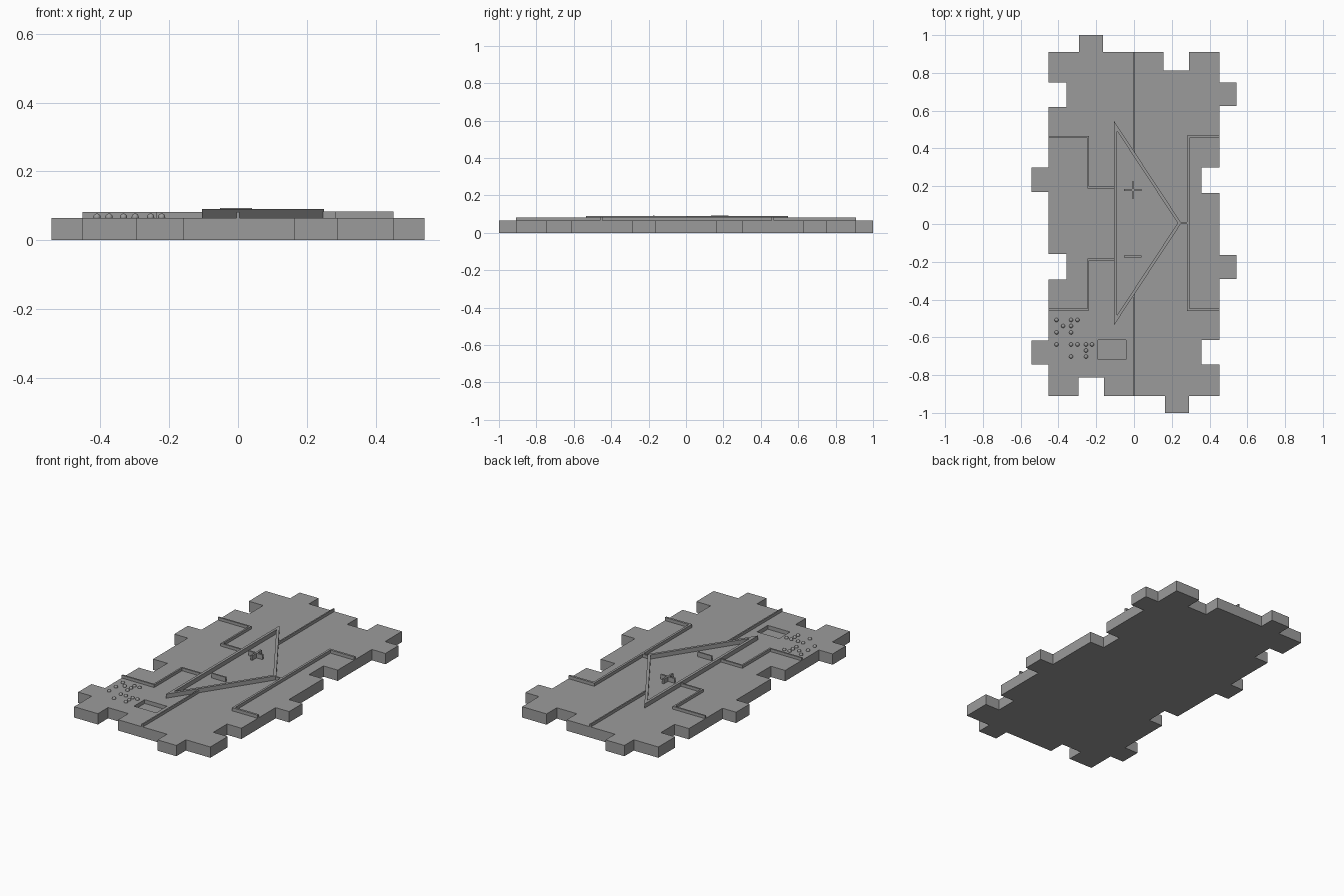
import bpy
import bmesh
from mathutils import Vector

if "Cube" in bpy.data.objects:
    bpy.data.objects.remove(bpy.data.objects["Cube"])

BASE_TOP = 0.065

grey = bpy.data.materials.new("plain grey")
grey.use_nodes = True
colour = (0.33, 0.33, 0.33, 1)
grey.diffuse_color = colour
grey.node_tree.nodes["Principled BSDF"].inputs["Base Color"].default_value = colour


def make(name, bm):
    bmesh.ops.recalc_face_normals(bm, faces=bm.faces)
    mesh = bpy.data.meshes.new(name)
    bm.to_mesh(mesh)
    bm.free()
    mesh.materials.append(grey)
    obj = bpy.data.objects.new(name, mesh)
    bpy.context.collection.objects.link(obj)
    return obj


def prism(bm, outline, low, high):
    face = bm.faces.new([bm.verts.new((p[0], p[1], low)) for p in outline])
    up = bmesh.ops.extrude_face_region(bm, geom=[face], use_keep_orig=True)["geom"]
    verts = [v for v in up if isinstance(v, bmesh.types.BMVert)]
    bmesh.ops.translate(bm, verts=verts, vec=(0, 0, high - low))


def box(bm, x0, x1, y0, y1, low, high):
    prism(bm, [(x0, y0), (x1, y0), (x1, y1), (x0, y1)], low, high)


def wall(name, path, width, top, closed=False):
    """Raised line along a path, with mitred corners."""
    pts = [Vector(p) for p in path]
    n = len(pts)
    sides = []
    for i, p in enumerate(pts):
        a = pts[i - 1] if i or closed else None
        b = pts[(i + 1) % n] if i < n - 1 or closed else None
        d0 = (p - a).normalized() if a else (b - p).normalized()
        d1 = (b - p).normalized() if b else d0
        n0, n1 = Vector((-d0.y, d0.x)), Vector((-d1.y, d1.x))
        mitre = (n0 + n1).normalized()
        mitre *= width / 2 / mitre.dot(n0)
        sides.append((p + mitre, p - mitre))
    bm = bmesh.new()
    low = BASE_TOP - 0.002
    if closed:
        loops = [[[bm.verts.new((*s[k], z)) for s in sides] for k in (0, 1)]
                 for z in (low, top)]
        rings = [loops[0][0], loops[0][1], loops[1][1], loops[1][0]]
        for r in range(4):
            u, v = rings[r], rings[(r + 1) % 4]
            for i in range(n):
                j = (i + 1) % n
                bm.faces.new((u[i], u[j], v[j], v[i]))
    else:
        prism(bm, [s[0] for s in sides] + [s[1] for s in reversed(sides)], low, top)
    return make(name, bm)


# Base plate: tabs and notches around the edge of a rectangle
W, L, OUT_X, IN_X, IN_Y = 0.453, 0.91, 0.543, 0.358, 0.813


def edge_steps(steps, side):
    pts = []
    for start, end, depth in steps:
        pts += [(side, start), (depth, start), (depth, end), (side, end)]
    return pts


right = edge_steps([(-0.745, -0.615, IN_X), (-0.29, -0.163, OUT_X),
                    (0.163, 0.3, IN_X), (0.625, 0.75, OUT_X)], W)
left = edge_steps([(0.75, 0.62, -IN_X), (0.3, 0.17, -OUT_X),
                   (-0.16, -0.295, -IN_X), (-0.617, -0.743, -OUT_X)], -W)
back = [(y, x) for x, y in edge_steps([(0.29, 0.157, IN_Y), (-0.165, -0.29, 1)], L)]
front = [(y, x) for x, y in edge_steps([(-0.295, -0.16, -IN_Y), (0.165, 0.29, -1)], -L)]
bm = bmesh.new()
prism(bm, [(-W, -L)] + front + [(W, -L)] + right + [(W, L)] + back + [(-W, L)] + left,
      0, BASE_TOP)
base = make("base_plate", bm)

# Rectangular recess
bm = bmesh.new()
box(bm, -0.19, -0.042, -0.717, -0.615, 0.042, 0.2)
cutter = make("recess_cutter", bm)
cutter.hide_render = True
cutter.hide_set(True)
cutter.display_type = 'WIRE'
cut = base.modifiers.new("recess", 'BOOLEAN')
cut.operation = 'DIFFERENCE'
cut.solver = 'EXACT'
cut.object = cutter

# Triangle and the lines leading to it
wall("triangle_frame", [(-0.097, 0.518), (-0.097, -0.508), (0.241, 0.005)],
     0.016, 0.09, closed=True)
wall("back_left_line", [(-W, 0.46), (-0.242, 0.46), (-0.242, 0.193), (-0.1, 0.193)],
     0.01, 0.082)
wall("front_left_line", [(-W, -0.453), (-0.242, -0.453), (-0.242, -0.188), (-0.1, -0.188)],
     0.01, 0.082)
wall("output_bracket", [(W, 0.463), (0.288, 0.463), (0.288, -0.453), (W, -0.453)],
     0.013, 0.084)
wall("output_link", [(0.243, 0.006), (0.288, 0.006)], 0.01, 0.084)
wall("back_supply_line", [(0, L), (0, 0.375)], 0.008, 0.082)
wall("front_supply_line", [(0, -0.365), (0, -L)], 0.008, 0.082)

# Plus and minus signs
bm = bmesh.new()
prism(bm, [(-0.053, 0.175), (-0.011, 0.175), (-0.011, 0.134), (0, 0.134),
           (0, 0.175), (0.04, 0.175), (0.04, 0.186), (0, 0.186),
           (0, 0.226), (-0.011, 0.226), (-0.011, 0.186), (-0.053, 0.186)],
      BASE_TOP - 0.002, 0.093)
make("plus_sign", bm)
wall("minus_sign", [(-0.053, -0.172), (0.04, -0.172)], 0.009, 0.093)

# Raised dots, laid out in rows by column
columns = [-0.41, -0.375, -0.333, -0.299, -0.254, -0.222]
rows = {-0.508: (0, 2, 3), -0.54: (1, 2), -0.574: (0, 2),
        -0.638: (0, 2, 3, 4, 5), -0.67: (4,), -0.702: (2, 4)}
for y, picks in rows.items():
    for c in picks:
        bpy.ops.mesh.primitive_uv_sphere_add(segments=16, ring_count=8, radius=0.0105,
                                             location=(columns[c], y, 0.067))
        dot = bpy.context.object
        dot.name = "raised_dot"
        dot.data.materials.append(grey)
        bpy.ops.object.shade_smooth_by_angle()
